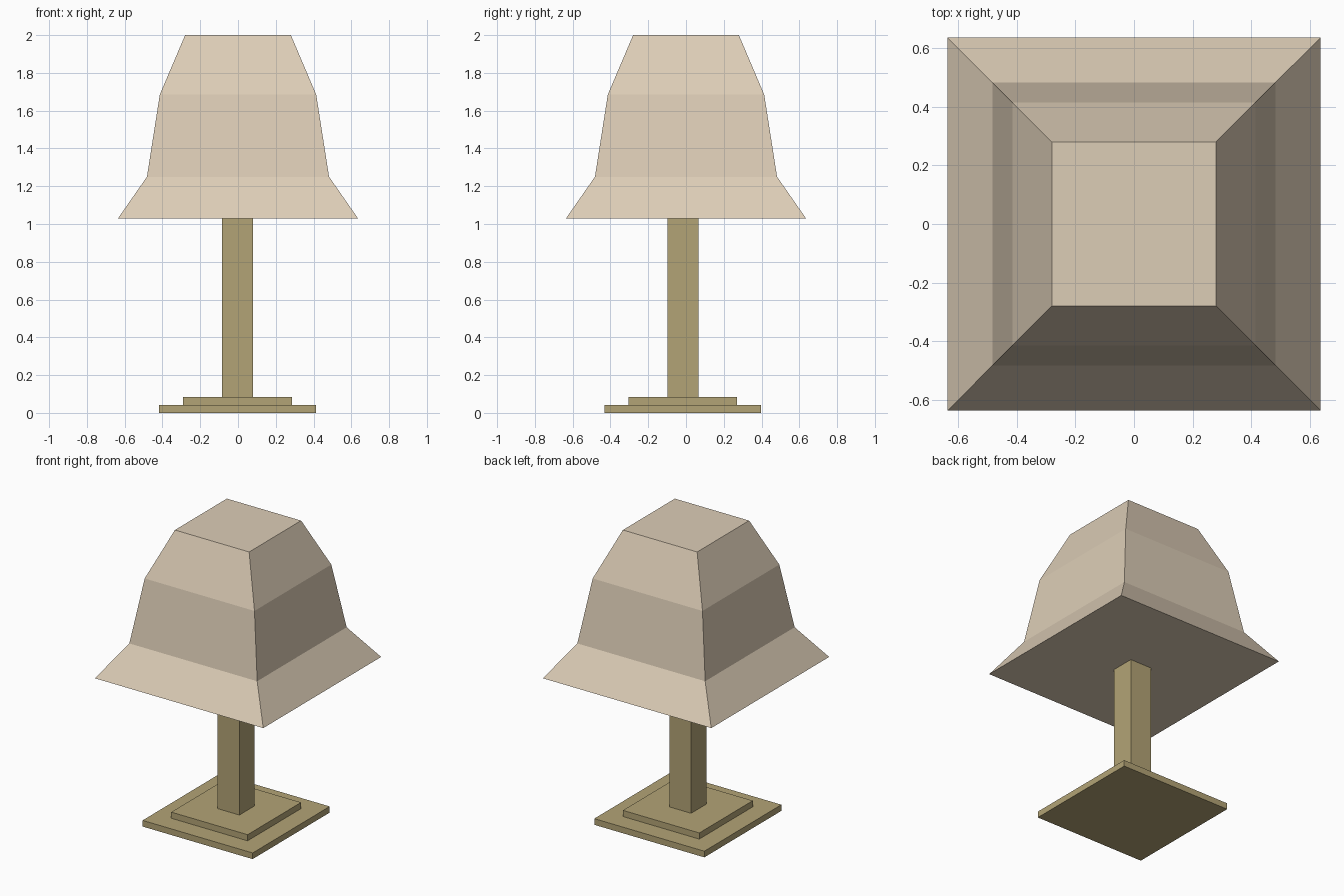
import bpy, bmesh

if "Cube" in bpy.data.objects:
    bpy.data.objects.remove(bpy.data.objects["Cube"])


def material(name, rgb):
    mat = bpy.data.materials.new(name)
    mat.diffuse_color = (*rgb, 1)
    mat.use_nodes = True
    mat.node_tree.nodes["Principled BSDF"].inputs["Base Color"].default_value = mat.diffuse_color
    return mat


def square_loft(name, profile, mat, centre=(0, 0)):
    """Closed, flat-faced solid through square sections (half width, z)."""
    bm = bmesh.new()
    cx, cy = centre
    rings = [[bm.verts.new((cx + sx * h, cy + sy * h, z))
              for sx, sy in ((-1, -1), (1, -1), (1, 1), (-1, 1))]
             for h, z in profile]
    for low, high in zip(rings, rings[1:]):
        for i in range(4):
            j = (i + 1) % 4
            bm.faces.new((low[i], low[j], high[j], high[i]))
    bm.faces.new(rings[0][::-1])
    bm.faces.new(rings[-1])
    bmesh.ops.recalc_face_normals(bm, faces=bm.faces)
    mesh = bpy.data.meshes.new(name)
    bm.to_mesh(mesh)
    bm.free()
    mesh.materials.append(mat)
    obj = bpy.data.objects.new(name, mesh)
    bpy.context.collection.objects.link(obj)
    return obj


fabric = material("shade_fabric", (0.72, 0.61, 0.47))
wood = material("stand_wood", (0.45, 0.37, 0.18))

# Stand: two stepped plates and a square post, set slightly towards the front
stand_centre = (-0.002, -0.017)
for name, half, z0, z1 in (("base_plate", 0.415, 0.0, 0.042),
                           ("base_step", 0.288, 0.042, 0.084),
                           ("post", 0.082, 0.084, 1.03)):
    square_loft(name, [(half, z0), (half, z1)], wood, stand_centre)

# Flared four-sided shade
square_loft("lampshade",
            [(0.635, 1.03), (0.482, 1.25), (0.414, 1.685), (0.28, 2.0)],
            fabric)
